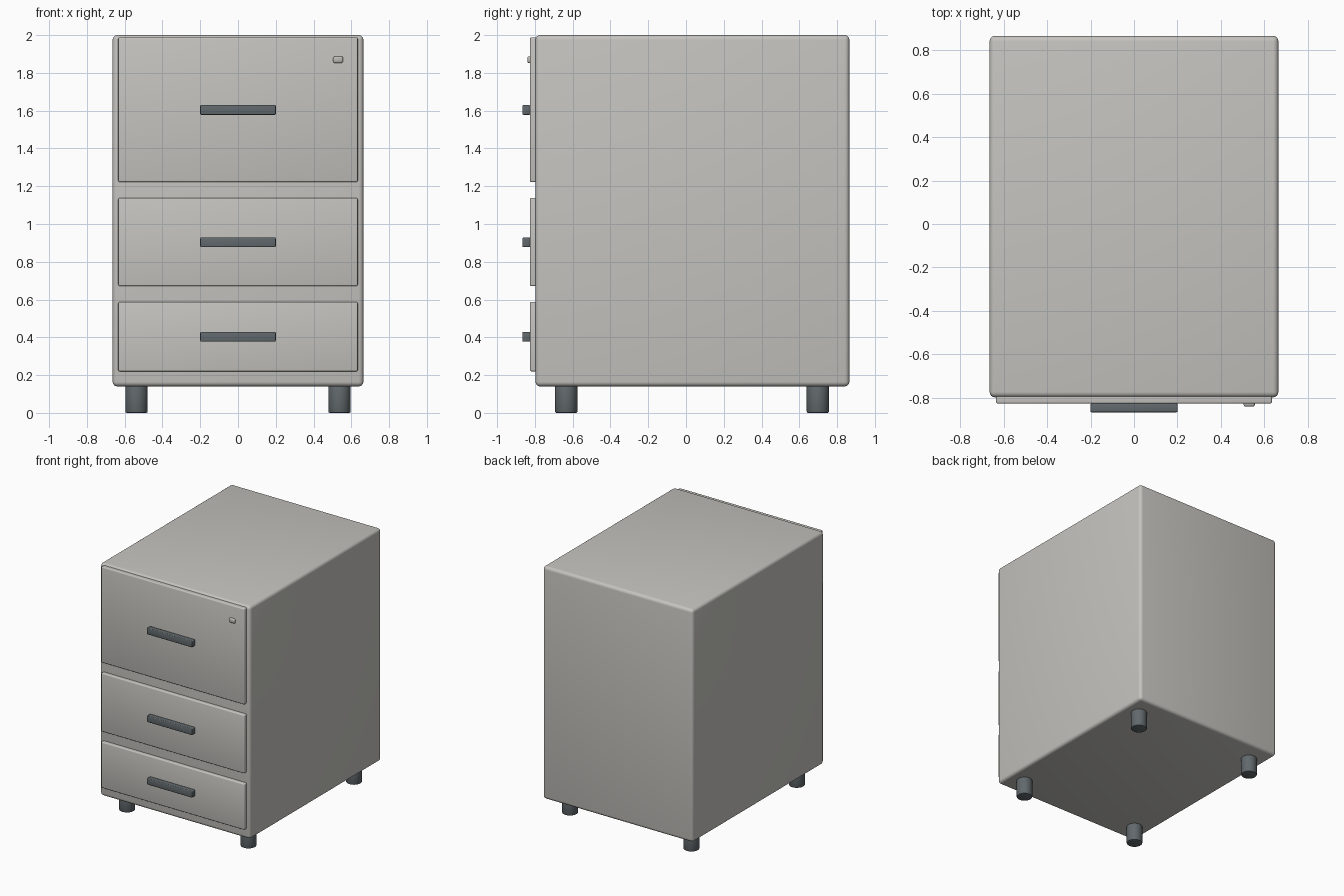
import bpy
import math

if "Cube" in bpy.data.objects:
    bpy.data.objects.remove(bpy.data.objects["Cube"])


def material(name, rgb):
    m = bpy.data.materials.new(name)
    m.diffuse_color = (*rgb, 1.0)
    m.use_nodes = True
    m.node_tree.nodes["Principled BSDF"].inputs["Base Color"].default_value = m.diffuse_color
    return m


BODY = material("warm light grey", (0.56, 0.55, 0.52))
DARK = material("dark slate grey", (0.12, 0.14, 0.15))
METAL = material("lock grey", (0.50, 0.49, 0.46))


def finish(ob, name, mat, bevel, segments):
    """Name, colour, bevel and smooth a part."""
    ob.name = name
    ob.data.materials.append(mat)
    mod = ob.modifiers.new("Rounded edges", 'BEVEL')
    mod.width = bevel
    mod.segments = segments
    mod.limit_method = 'ANGLE'
    mod.angle_limit = math.radians(40)
    bpy.ops.object.modifier_apply(modifier=mod.name)
    bpy.ops.object.shade_smooth_by_angle(angle=math.radians(40))
    return ob


def box(name, x, y, z, mat, bevel, segments=3):
    """Rounded box from (min, max) ranges."""
    bpy.ops.mesh.primitive_cube_add(size=1)
    ob = bpy.context.object
    ob.location = [(r[0] + r[1]) / 2 for r in (x, y, z)]
    ob.scale = [r[1] - r[0] for r in (x, y, z)]
    bpy.ops.object.transform_apply(location=False, rotation=False, scale=True)
    return finish(ob, name, mat, bevel, segments)


# Cabinet shell
box("cabinet_body", (-0.664, 0.664), (-0.797, 0.865), (0.14, 2.0), BODY, 0.025, 4)

# Drawer fronts with their bar handles
drawers = [("top", 1.222, 1.988, 1.604),
           ("middle", 0.671, 1.138, 0.903),
           ("bottom", 0.220, 0.588, 0.403)]
for label, low, high, grip in drawers:
    box(label + "_drawer_front", (-0.634, 0.634), (-0.826, -0.78), (low, high), BODY, 0.008)
    box(label + "_drawer_handle", (-0.2, 0.2), (-0.866, -0.825),
        (grip - 0.026, grip + 0.026), DARK, 0.006)

# Lock on the top drawer
box("drawer_lock", (0.504, 0.556), (-0.84, -0.815), (1.852, 1.888), METAL, 0.01)

# Four round feet
for side, x in (("left", -0.537), ("right", 0.537)):
    for end, y in (("front", -0.634), ("back", 0.698)):
        bpy.ops.mesh.primitive_cylinder_add(vertices=32, radius=0.059, depth=0.16,
                                            location=(x, y, 0.08))
        finish(bpy.context.object, f"{end}_{side}_foot", DARK, 0.007, 2)
